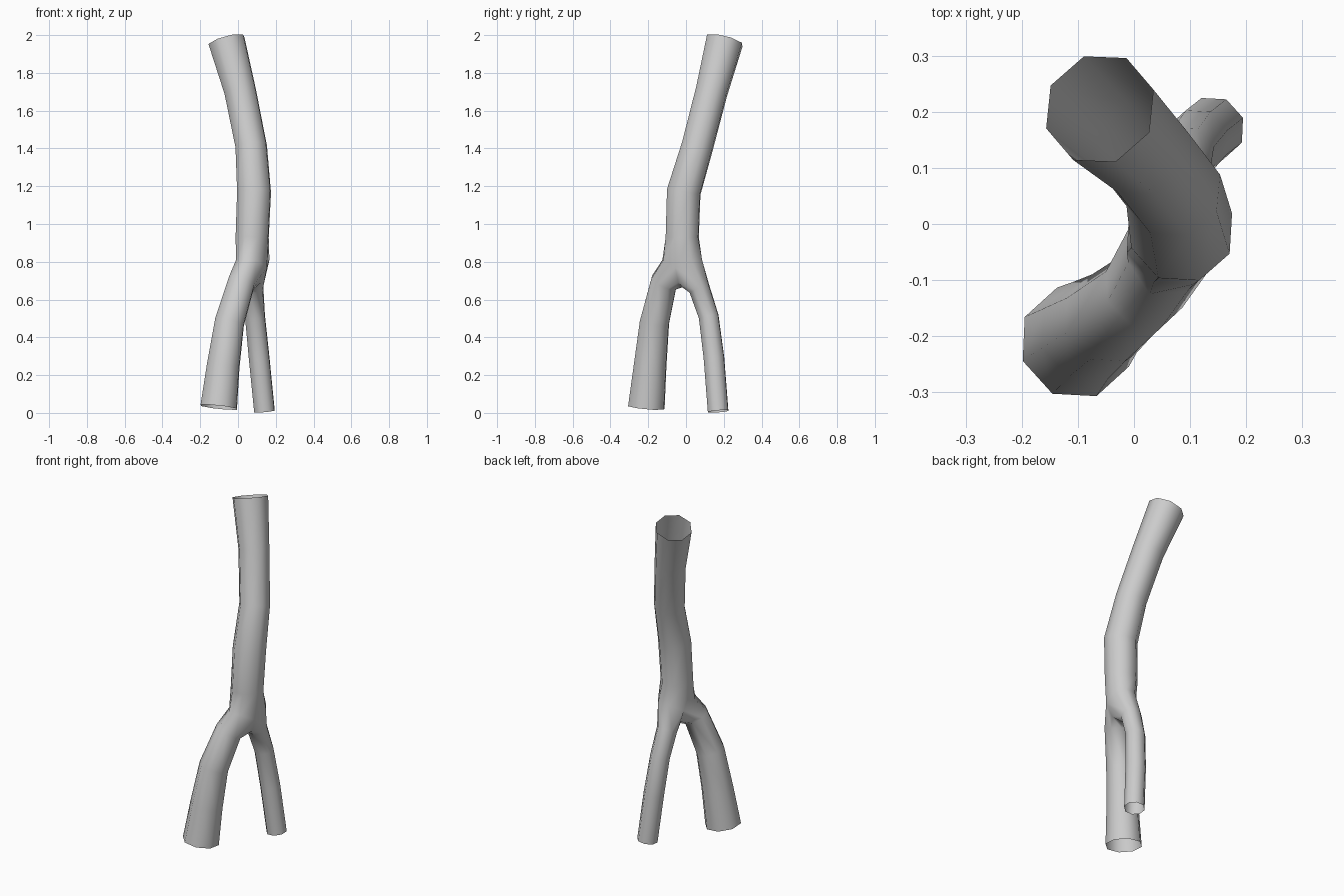
import bpy, bmesh, math
from mathutils import Vector

cube = bpy.data.objects.get("Cube")
if cube:
    bpy.data.objects.remove(cube)

SIDES = 8
FORWARD = Vector((-0.43, -0.90, 0)).normalized()   # from thin branch to thick branch

# Centre line points with radius: (x, y, z, r)
TRUNK = [(0.075, -0.02, 0.93, 0.093), (0.085, -0.012, 1.17, 0.095), (0.07, 0.06, 1.41, 0.088),
         (0.012, 0.135, 1.7, 0.089), (-0.061, 0.205, 1.97, 0.103)]
THICK = [(0.018, -0.117, 0.69, 0.076), (-0.045, -0.167, 0.48, 0.083),
         (-0.078, -0.19, 0.25, 0.092), (-0.102, -0.21, 0.03, 0.103)]
THIN = [(0.078, 0.07, 0.66, 0.059), (0.09, 0.12, 0.51, 0.056),
        (0.112, 0.148, 0.29, 0.058), (0.14, 0.17, 0.008, 0.058)]
FORK = Vector((0.078, -0.02, 0.81))

bm = bmesh.new()


def ring(centre, tangent, radius, stretch=1.0):
    """Loop of vertices across the tangent; vertex 2 points forward."""
    t = tangent.normalized()
    u = (FORWARD - t * FORWARD.dot(t)).normalized()
    v = t.cross(u)
    verts = []
    for i in range(SIDES):
        a = math.tau * (i - 2) / SIDES
        verts.append(bm.verts.new(centre + u * radius * stretch * math.cos(a) + v * radius * math.sin(a)))
    return verts


def bridge(a, b):
    for i in range(SIDES):
        j = (i + 1) % SIDES
        bm.faces.new((a[i], a[j], b[j], b[i]))


def tube(first, path, up):
    """Sweep from an existing loop along the path, leaving the end open."""
    points = [FORK] + [Vector(p[:3]) for p in path]
    last = first
    for k, p in enumerate(path, 1):
        ahead = points[min(k + 1, len(points) - 1)]
        loop = ring(points[k], (ahead - points[k - 1]) * up, p[3])
        bridge(last, loop)
        last = loop


# Fork: the trunk loop is split by a saddle running side to side
fork = ring(FORK, Vector((0, 0, 1)), 0.083, 1.4)
for i in (0, 4):
    fork[i].co.z -= 0.04
mid = (fork[0].co + fork[4].co) / 2
saddle = []
for s, drop in ((0.6, 0.08), (0, 0.105), (-0.6, 0.08)):
    saddle.append(bm.verts.new(mid + (fork[0].co - mid) * s - Vector((0, 0, drop))))

# Trunk and the two branches
tube(fork, TRUNK, 1)
tube(fork[:5] + saddle[::-1], THICK, -1)
tube([fork[0]] + saddle + fork[4:], THIN, -1)

bmesh.ops.recalc_face_normals(bm, faces=bm.faces)
for f in bm.faces:
    f.smooth = True
mesh = bpy.data.meshes.new("forked_tube")
bm.to_mesh(mesh)
bm.free()

# Plain grey surface
grey = bpy.data.materials.new("grey")
grey.use_nodes = True
colour = (0.6, 0.6, 0.6, 1)
grey.diffuse_color = colour
grey.node_tree.nodes["Principled BSDF"].inputs["Base Color"].default_value = colour
mesh.materials.append(grey)
bpy.context.collection.objects.link(bpy.data.objects.new("forked_tube", mesh))
